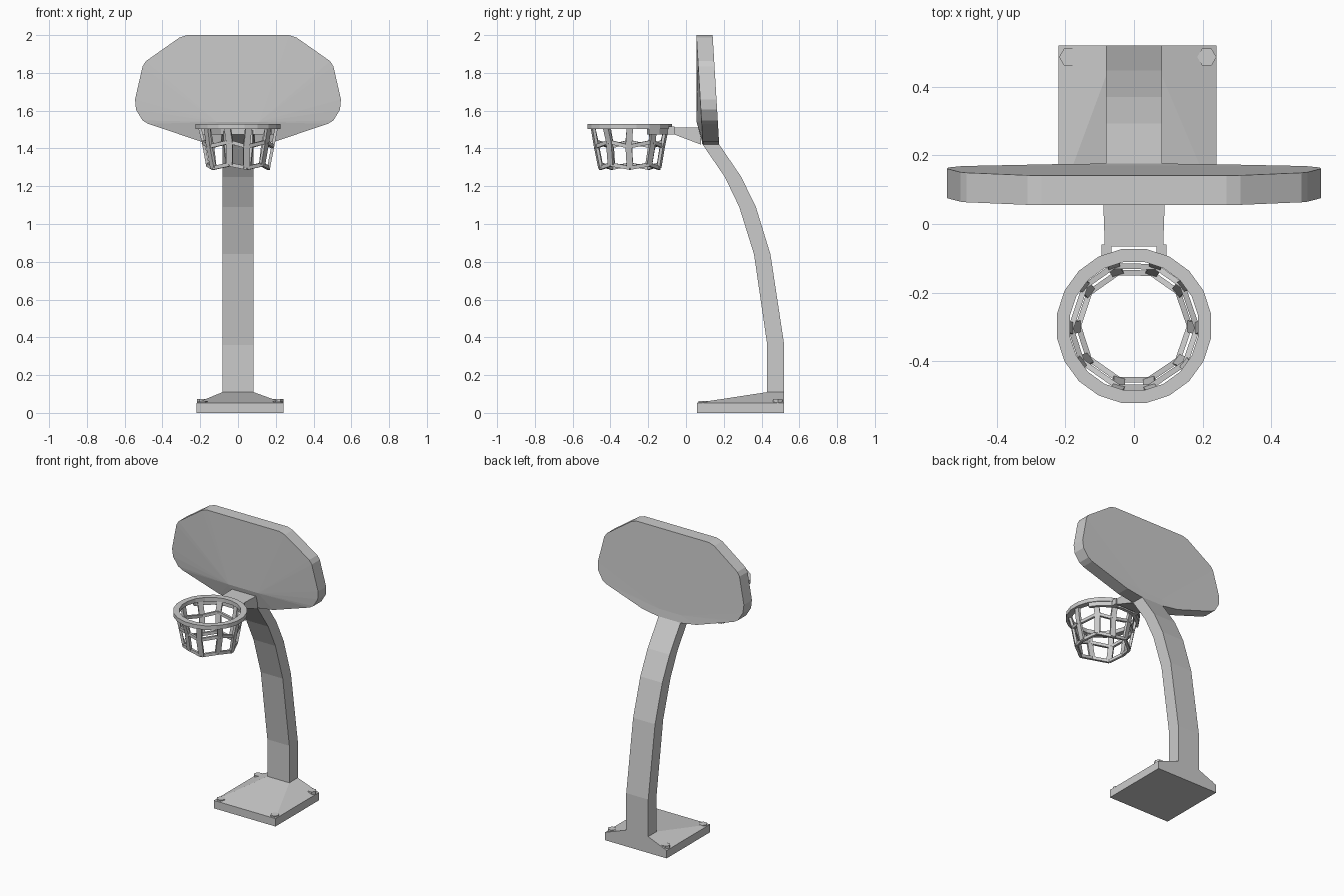
import bpy, bmesh, math
from mathutils import Vector

if "Cube" in bpy.data.objects:
    bpy.data.objects.remove(bpy.data.objects["Cube"])


def make(name, verts, faces):
    me = bpy.data.meshes.new(name)
    me.from_pydata(verts, [], faces)
    bm = bmesh.new()
    bm.from_mesh(me)
    bmesh.ops.recalc_face_normals(bm, faces=bm.faces)
    bm.to_mesh(me)
    bm.free()
    ob = bpy.data.objects.new(name, me)
    bpy.context.collection.objects.link(ob)
    return ob


def loft(sections, closed=False):
    """Skin equal-length cross-sections; cap the ends unless closed."""
    n, m = len(sections[0]), len(sections)
    verts = [tuple(p) for s in sections for p in s]
    faces = []
    for i in range(m if closed else m - 1):
        a, b = i * n, ((i + 1) % m) * n
        for k in range(n):
            j = (k + 1) % n
            faces.append((a + k, a + j, b + j, b + k))
    if not closed:
        faces += [tuple(range(n)), tuple(range((m - 1) * n, m * n))]
    return verts, faces


CY = -0.297  # hoop centre


def polar(r, deg, z):
    a = math.radians(deg)
    return Vector((r * math.cos(a), CY + r * math.sin(a), z))


def arc_section(deg, r0, r1, z0, z1):
    return [polar(r0, deg, z0), polar(r1, deg, z0), polar(r1, deg, z1), polar(r0, deg, z1)]


# base plate rising to a ridge at the pole foot
x0, x1, y0, y1 = -0.22, 0.24, 0.057, 0.52
base = [(x0, y0, 0), (x1, y0, 0), (x1, y1, 0), (x0, y1, 0),
        (x0, y0, .053), (x1, y0, .053), (x1, y1, .053), (x0, y1, .053),
        (-.082, .43, .11), (.082, .43, .11), (.082, y1, .11), (-.082, y1, .11)]
make("base_plate", base, [(0, 1, 2, 3), (0, 1, 5, 4), (1, 2, 6, 5), (2, 3, 7, 6), (3, 0, 4, 7),
                          (4, 5, 9, 8), (5, 6, 9), (6, 10, 9), (6, 7, 11, 10), (7, 4, 8),
                          (7, 8, 11), (8, 9, 10, 11)])

# hexagonal bolts
for bx in (-0.19, 0.212):
    for by, top in ((0.09, .063), (0.486, .074)):
        hexa = [[(bx + .028 * math.cos(k * math.pi / 3), by + .028 * math.sin(k * math.pi / 3), z)
                 for k in range(6)] for z in (.04, top)]
        make("bolt", *loft(hexa))

# bent pole: front and back profile at each height
pole = [(.43, .52, .10), (.43, .52, .36), (.36, .447, .84), (.282, .37, 1.09),
        (.205, .292, 1.25), (.085, .173, 1.425), (.085, .165, 1.46)]
make("pole", *loft([[(-.082, f, z), (.082, f, z), (.082, b, z), (-.082, b, z)] for f, b, z in pole]))

# backboard: tilted rounded slab with faces drawn towards the mounts
half = [(.085, 1.42), (.2, 1.438), (.475, 1.53), (.505, 1.548), (.54, 1.605), (.545, 1.66),
        (.505, 1.835), (.488, 1.862), (.31, 1.987), (.27, 2.0)]
outline = half + [(-x, z) for x, z in reversed(half)]
n, h = len(outline), len(half)


def front_y(z):
    return 0.055 + (2 - z) * 0.06


verts = [(x, front_y(z), z) for x, z in outline] + [(x, front_y(z) + .086, z) for x, z in outline]
verts += [(.11, .056, 1.54), (-.11, .056, 1.54), (.082, .17, 1.47), (-.082, .17, 1.47)]
faces = [(i, (i + 1) % n, (i + 1) % n + n, i + n) for i in range(n)]
for off, hr, hl in ((0, 2 * n, 2 * n + 1), (n, 2 * n + 2, 2 * n + 3)):
    for i in range(h - 1):
        faces += [(off + i, off + i + 1, hr), (off + h + i, off + h + i + 1, hl)]
    faces += [(off + h - 1, off + h, hl, hr), (off + n - 1, off, hr, hl)]
make("backboard", verts, faces)

# hoop rim
make("rim", *loft([arc_section(9 + k * 18, .189, .227, 1.503, 1.53) for k in range(20)], True))

# bracket from the board to the rim, with two prongs and a cradle under the rim
prof = [(.08, 1.51, 1.42, .09), (-.065, 1.512, 1.475, .085)]
make("bracket", *loft([[(-w, y, b), (w, y, b), (w, y, t), (-w, y, t)] for y, t, b, w in prof]))
for s in (-1, 1):
    prong = [[(s * .065, y, 1.475), (s * .094, y, 1.475), (s * .094, y, 1.515), (s * .065, y, 1.515)]
             for y in (-.06, -.11)]
    make("bracket_prong", *loft(prong))
make("rim_cradle", *loft([arc_section(27 + k * 18, .2, .222, 1.475, 1.51) for k in range(8)]))


# net: flat straps joined by two zigzag loops
def bar(name, p, q, side, width, thick):
    d = (q - p).normalized()
    w = (side - d * side.dot(d)).normalized()
    t = d.cross(w)
    w, t = w * width / 2, t * thick / 2
    make(name, *loft([[c - w - t, c + w - t, c + w + t, c - w + t] for c in (p, q)]))


angles = [0, 38, 72, 107, 143, 180, 216, 254, 286, 322]
mids, lows = [], []
for i, a in enumerate(angles):
    tang = polar(1, a + 90, 0) - Vector((0, CY, 0))
    top = polar(.203, a, 1.51)
    mid = polar(.184, a + (2 if i % 2 else -2), 1.435 if i % 2 else 1.41)
    low = polar(.162, a, 1.315 if i % 2 else 1.297)
    bar("net_strap", top, mid, tang, .034, .016)
    bar("net_strap", mid, low, tang, .034, .016)
    mids.append(mid)
    lows.append(low)
for loop in (mids, lows):
    for i, p in enumerate(loop):
        bar("net_cord", p, loop[(i + 1) % len(loop)], Vector((0, 0, 1)), .02, .016)
